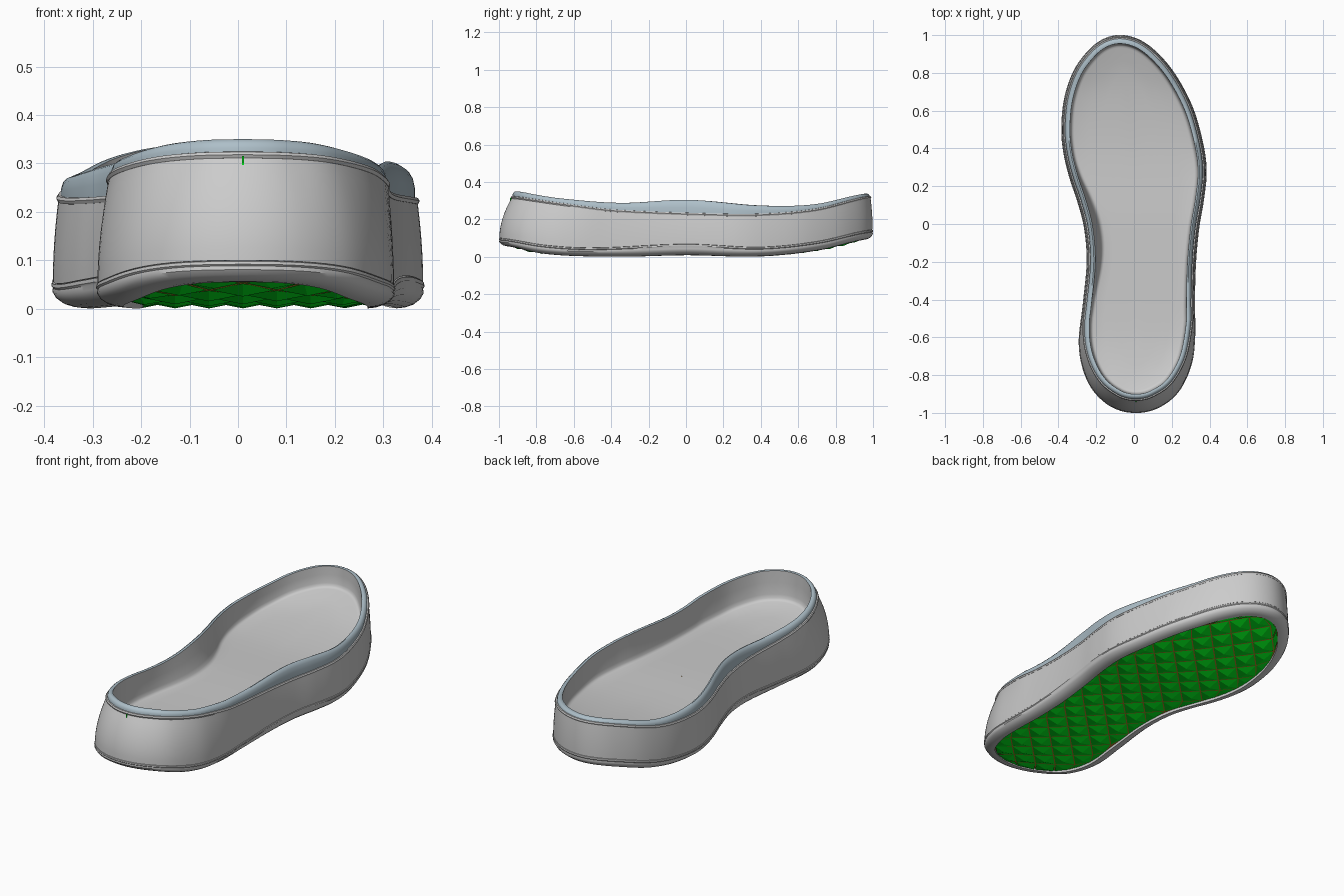
import bpy, bmesh
from math import cos, pi
from mathutils import Vector

if "Cube" in bpy.data.objects:
    bpy.data.objects.remove(bpy.data.objects["Cube"])

# ---------- outline of the sole, clockwise from the toe ----------
PTS = [(-.07, 1), (.03, .975), (.125, .905), (.22, .79), (.31, .62), (.365, .43), (.384, .28),
       (.37, .13), (.345, -.02), (.328, -.2), (.322, -.4), (.323, -.6), (.303, -.75), (.235, -.89),
       (.13, -.973), (.01, -1), (-.11, -.973), (-.21, -.89), (-.27, -.77), (-.292, -.62),
       (-.27, -.42), (-.25, -.2), (-.264, -.02), (-.30, .12), (-.34, .24), (-.372, .37),
       (-.384, .5), (-.37, .66), (-.32, .81), (-.24, .92), (-.16, .98)]


def catmull(a, b, c, d, t):
    return .5 * (2 * b + (c - a) * t + (2 * a - 5 * b + 4 * c - d) * t * t
                 + (3 * b - a - 3 * c + d) * t ** 3)


SUB = 6
P = [Vector(p) for p in PTS]
n = len(P)
BASE = [catmull(P[i - 1], P[i], P[(i + 1) % n], P[(i + 2) % n], k / SUB)
        for i in range(n) for k in range(SUB)]
N = len(BASE)
NORM = []                                      # clockwise outline: right side is inside
for i in range(N):
    t = (BASE[(i + 1) % N] - BASE[i - 1]).normalized()
    NORM.append(Vector((t.y, -t.x)))


# ---------- heights along the length ----------
def profile(table):
    def f(y):
        y = max(table[0][0], min(table[-1][0], y))
        for i in range(len(table) - 1):
            if y <= table[i + 1][0]:
                break
        a, b = table[max(i - 1, 0)], table[i]
        c, d = table[i + 1], table[min(i + 2, len(table) - 1)]
        return catmull(a[1], b[1], c[1], d[1], (y - b[0]) / (c[0] - b[0]))
    return f


bot = profile([(-1, .055), (-.8, .019), (-.6, .004), (-.3, .001), (0, .008), (.3, .001),
               (.5, .008), (.75, .038), (1, .09)])
groove = profile([(-1, .098), (-.75, .06), (-.5, .046), (0, .066), (.4, .05), (.7, .08), (1, .143)])
band = profile([(-1, .318), (-.7, .285), (-.4, .247), (0, .229), (.4, .224), (.7, .25), (1, .318)])
top = profile([(-1, .350), (-.7, .314), (-.35, .288), (0, .304), (.4, .274), (.7, .28), (1, .338)])
bed = profile([(-1, .195), (-.6, .155), (0, .155), (.4, .15), (.7, .175), (1, .228)])


def lean(y):                                   # how far the wall leans in at the top
    return .013 + .054 * max(0, min(1, (-y - .5) / .46))


def arch(p):                                   # extra padding on the inner arch side
    t = abs(p.y + .05) / .42
    return .034 * (.5 + .5 * cos(pi * t)) if p.x < 0 and t < 1 else 0


# ---------- helpers ----------
def material(name, col):
    m = bpy.data.materials.new(name)
    m.diffuse_color = (*col, 1)
    m.use_nodes = True
    m.node_tree.nodes["Principled BSDF"].inputs["Base Color"].default_value = m.diffuse_color
    return m


def finish(name, bm, mat=None, smooth=True):
    bmesh.ops.recalc_face_normals(bm, faces=bm.faces)
    me = bpy.data.meshes.new(name)
    bm.to_mesh(me)
    bm.free()
    ob = bpy.data.objects.new(name, me)
    bpy.context.collection.objects.link(ob)
    if mat:
        me.materials.append(mat)
    if smooth:
        bpy.context.view_layer.objects.active = ob
        ob.select_set(True)
        bpy.ops.object.shade_smooth_by_angle(angle=.7)
        ob.select_set(False)
    return ob


def offset(i, d):
    return BASE[i] + NORM[i] * d


def loft(name, rings, mat=None, cap=None, closed=False):
    """rings: functions of an outline point -> (inset, z); cap: height function of y."""
    bm = bmesh.new()
    loops = []
    for r in rings:
        loop = []
        for i in range(N):
            d, z = r(BASE[i])
            q = offset(i, d)
            loop.append(bm.verts.new((q.x, q.y, z)))
        loops.append(loop)
    if cap:                                    # shrink toward the centre line
        edge = [v.co.copy() for v in loops[-1]]
        for f in (.75, .5, .25, .0):
            loop = []
            for c in edge:
                cx = .015 - .05 * max(0, c.y)
                y = c.y * (.7 + .3 * f)
                loop.append(bm.verts.new((cx + (c.x - cx) * f, y, cap(y))))
            loops.append(loop)
    pairs = list(zip(loops, loops[1:]))
    if closed:
        pairs.append((loops[-1], loops[0]))
    for a, b in pairs:
        for i in range(N):
            j = (i + 1) % N
            bm.faces.new((a[i], a[j], b[j], b[i]))
    return finish(name, bm, mat)


def mix(f, g, t, dz=0):
    return lambda y: f(y) * (1 - t) + g(y) * t + dz


WHITE = material("off_white", (.95, .95, .94))
BLUE = material("collar_blue_grey", (.42, .52, .58))
GREEN = material("tread_green", (.0, .8, .01))
BROWN = material("tread_brown", (.45, .22, .02))
RIM = .055


# ---------- rounded bottom rim with a small lip ----------
def ring(d, f):
    return lambda p: (d, f(p.y))


loft("outsole_rim", [ring(RIM, mix(bot, bot, 0, .015)), ring(RIM, bot), ring(.038, mix(bot, groove, .04)),
                     ring(.022, mix(bot, groove, .15)), ring(.008, mix(bot, groove, .36)),
                     ring(.001, mix(bot, groove, .6)), ring(.002, mix(bot, groove, .78)),
                     ring(-.001, mix(bot, groove, .86)), ring(0, groove), ring(.012, mix(groove, groove, 0, .003))])


# ---------- bulging side wall ----------
def wall(t):
    return lambda p: (.002 + (lean(p.y) - .002) * t ** 1.9,
                      (groove(p.y) + .002) * (1 - t) + (band(p.y) - .006) * t)


loft("side_wall", [ring(.012, groove)] + [wall(k / 8) for k in range(9)])


# ---------- piping and padded collar ----------
def rim(d, f):
    return lambda p: (lean(p.y) + d, f(p.y))


loft("piping", [rim(.012, mix(band, band, 0, -.008)), rim(-.001, mix(band, band, 0, -.007)),
                rim(-.004, band), rim(0, mix(band, band, 0, .006)),
                rim(.014, mix(band, band, 0, .007))], WHITE, closed=True)
loft("collar", [rim(.006, band), rim(.006, mix(band, top, .45)), rim(.010, mix(band, top, .75)),
                rim(.017, mix(band, top, .94)), rim(.024, top), rim(.032, mix(band, top, .94))], BLUE)


# ---------- inner wall and footbed ----------
def inner(t, d):
    return lambda p: (lean(p.y) + .032 + d + arch(p) * t,
                      mix(band, top, .94)(p.y) * (1 - t) + bed(p.y) * t)


loft("footbed", [inner(0, 0), inner(.4, .001), inner(.8, .003), inner(.92, .007),
                 inner(.98, .013), inner(1, .022)], cap=bed)

# ---------- tread base ----------
tread_z = mix(bot, bot, 0, .014)
loft("tread_base", [ring(RIM - .01, tread_z)], BROWN, cap=tread_z)

# ---------- tread: diamond pyramids clipped to the outline ----------
INSET = [offset(i, RIM) for i in range(N)]


def span(y):
    xs = []
    for a, b in zip(INSET, INSET[1:] + INSET[:1]):
        if (a.y <= y) != (b.y <= y):
            xs.append(a.x + (b.x - a.x) * (y - a.y) / (b.y - a.y))
    return (min(xs), max(xs)) if xs else (0, 0)


STEP, HALF, END = .07, .066, 1 - RIM - .004
bm = bmesh.new()
for r in range(-14, 15):
    for c in range(-6, 7):
        if (r + c) % 2:
            continue
        cx, cy = .01 + c * STEP, r * STEP
        pts = []
        for sx, sy in ((0, -1), (1, 0), (0, 1), (-1, 0)):
            y = max(-END, min(END, cy + sy * HALF))
            lo, hi = span(y)
            pts.append(Vector((max(lo, min(hi, cx + sx * HALF)), y, 0)))
        w, h = pts[1].x - pts[3].x, pts[2].y - pts[0].y
        if w < .012 or h < .012:
            continue
        mid = sum(pts, Vector()) / 4
        for p in pts:
            p.z = tread_z(p.y) - .001
        mid.z = tread_z(mid.y) - .014 * min(1, w / (2 * HALF), h / (2 * HALF))
        vs = [bm.verts.new(p) for p in pts]
        tip = bm.verts.new(mid)
        for k in range(4):
            bm.faces.new((vs[k], tip, vs[(k + 1) % 4]))
finish("tread_pyramids", bm, GREEN, smooth=False)

# ---------- small heel seam mark ----------
bpy.ops.mesh.primitive_cube_add(size=1, location=(.01, -.938, .306))
mark = bpy.context.object
mark.name = "heel_seam_mark"
mark.scale = (.004, .008, .018)
mark.data.materials.append(GREEN)
